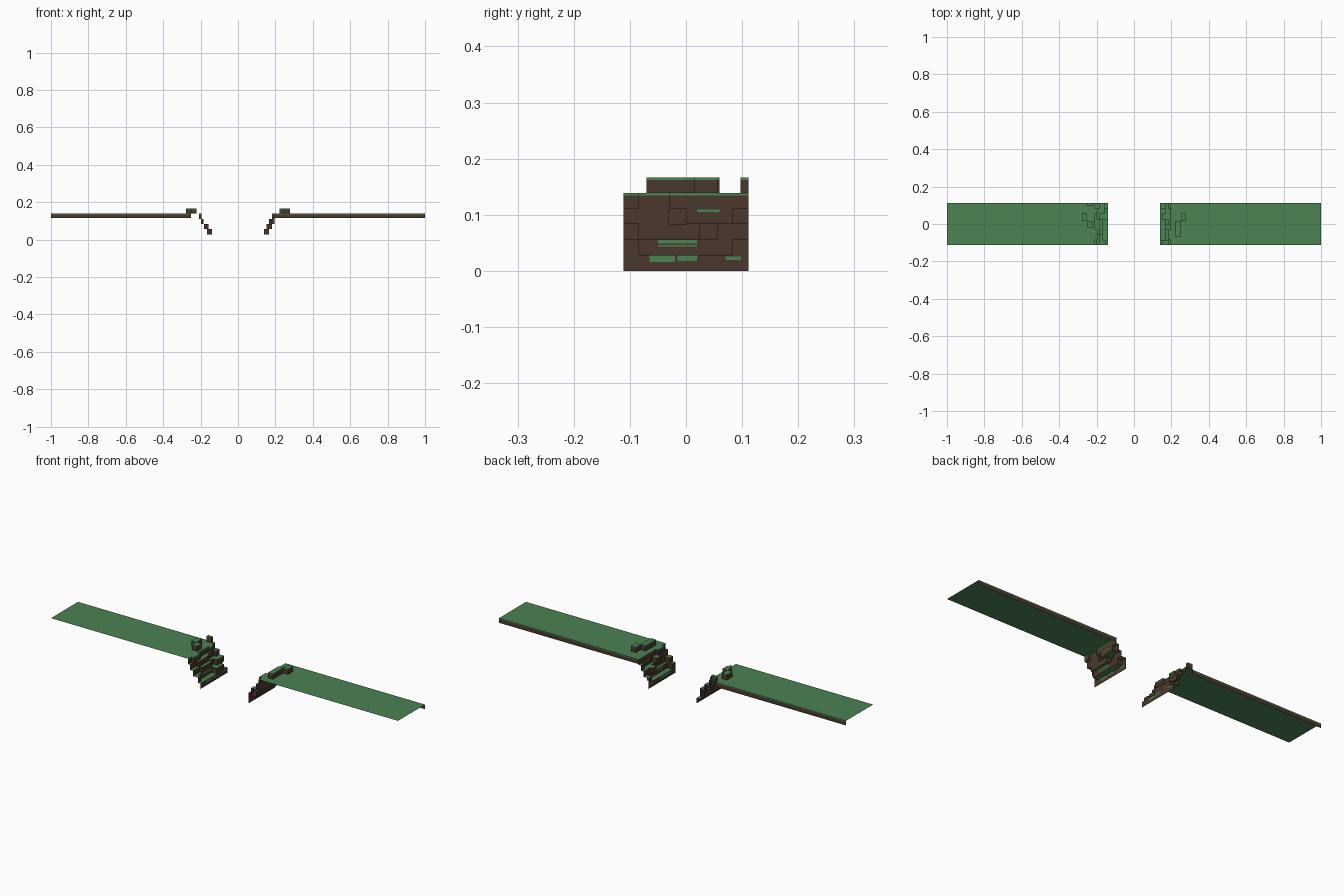
import bpy

if "Cube" in bpy.data.objects:
    bpy.data.objects.remove(bpy.data.objects["Cube"])

U = 1 / 36            # voxel size
W = 4 * U             # half width of the strip
TOP = 5 * U           # ground height
LIP = 0.005           # grass edge thickness


def material(name, rgb):
    m = bpy.data.materials.new(name)
    m.diffuse_color = (*rgb, 1)
    m.use_nodes = True
    m.node_tree.nodes["Principled BSDF"].inputs["Base Color"].default_value = m.diffuse_color
    return m


SOIL = material("soil brown", (0.070, 0.040, 0.027))
GRASS = material("grass green", (0.072, 0.225, 0.088))


class Part:
    """Collects quads; material 0 is soil, 1 is grass."""

    def __init__(self, name):
        self.name, self.v, self.f, self.m = name, [], [], []

    def quad(self, pts, mat):
        n = len(self.v)
        self.v += pts
        self.f.append((n, n + 1, n + 2, n + 3))
        self.m.append(mat)

    def flat(self, x0, x1, y0, y1, z, mat=1):
        x0, x1 = sorted((x0, x1))
        self.quad([(x0, y0, z), (x1, y0, z), (x1, y1, z), (x0, y1, z)], mat)

    def upright(self, a, b, z0, z1, mat=0):
        self.quad([(*a, z0), (*b, z0), (*b, z1), (*a, z1)], mat)

    def lipped(self, a, b, z0, z1):
        self.upright(a, b, z0, z1 - LIP)
        self.upright(a, b, z1 - LIP, z1, 1)

    def build(self):
        me = bpy.data.meshes.new(self.name)
        me.from_pydata(self.v, [], self.f)
        me.materials.append(SOIL)
        me.materials.append(GRASS)
        me.polygons.foreach_set("material_index", self.m)
        ob = bpy.data.objects.new(self.name, me)
        bpy.context.collection.objects.link(ob)


# Wall depth per level: (end y, distance from the river centre)
RIGHT = [
    [(W, .139)],
    [(-.085, .139), (.083, .167), (W, .139)],
    [(-.085, .153), (.025, .181), (.055, .153), (W, .167)],
    [(-.03, .181), (.0, .167), (.083, .195), (W, .181)],
    [(-.085, .195), (-.03, .181), (.083, .195), (W, .195)],
]
LEFT = [
    [(W, .139)],
    [(-.085, .153), (.025, .167), (.083, .139), (W, .167)],
    [(-.055, .181), (.025, .167), (.055, .181), (W, .158)],
    [(-.06, .198), (.028, .184), (.083, .198), (W, .184)],
    [(-.085, .209), (-.03, .195), (.055, .209), (.083, .195), (W, .209)],
]


def depth(level, y):
    return next(x for end, x in level if y < end + 1e-6)


def bank(name, s, levels):
    p = Part(name + "_bank_steps")
    ground = Part(name + "_ground")
    cuts = sorted({-W, *(e for lv in levels for e, _ in lv)})
    for i, lv in enumerate(levels):
        z0, z1 = i * U, (i + 1) * U
        y, last = -W, None
        for end, x in lv:
            # riser towards the river; the top level has a grass edge
            a, b = ((s * x, y), (s * x, end)) if s < 0 else ((s * x, end), (s * x, y))
            (p.lipped if i == 4 else p.upright)(a, b, z0, z1)
            # side of each jog
            if last is not None and last != x:
                a, b = (s * last, y), (s * x, y)
                (p.lipped if i == 4 else p.upright)(a, b, z0, z1)
            y, last = end, x
    # treads between neighbouring levels
    for i in range(4):
        for y0, y1 in zip(cuts, cuts[1:]):
            mid = (y0 + y1) / 2
            a, b = depth(levels[i], mid), depth(levels[i + 1], mid)
            if abs(a - b) > 1e-4:
                p.flat(s * a, s * b, y0, y1, (i + 1) * U, 1 if b > a else 0)
    p.build()
    # ground sheet follows the top riser, with a soil strip at the back
    y = -W
    for end, x in levels[4]:
        ground.flat(s * x, s, y, end, TOP)
        y = end
    inner = .25 if s < 0 else .195
    ends = [(s * inner, W), (s, W)]
    ground.lipped(*(ends if s < 0 else ends[::-1]), TOP - U * .86, TOP)
    ground.build()
    # grass patches hanging on the risers
    patch = Part(name + "_grass_patches")
    for lv, y0, y1, z0, z1 in [(0, -.065, -.02, .016, .027), (0, -.015, .02, .018, .027),
                               (0, .07, .098, .019, .026), (1, -.05, .02, .049, .055),
                               (1, -.05, .02, .043, .046), (3, .02, .06, .105, .109)]:
        x = s * depth(levels[lv], (y0 + y1) / 2)
        for d in (-.0008, .0008):
            patch.upright((x + d, y0), (x + d, y1), z0, z1, 1)
    patch.build()


def clump(name, x0, x1, y0, y1):
    """Raised block with grass on top and no underside."""
    p = Part(name)
    c = [(x0, y0), (x1, y0), (x1, y1), (x0, y1)]
    for a, b in zip(c, c[1:] + c[:1]):
        p.lipped(a, b, TOP, TOP + U)
    p.flat(x0, x1, y0, y1, TOP + U)
    p.build()


bank("right", 1, RIGHT)
bank("left", -1, LEFT)

# raised blocks on top of the ground
clump("right_block_long", .222, .25, -.07, .015)
clump("right_block_short", .25, .278, .015, .056)
clump("left_block_outer", -.278, -.25, .015, .06)
clump("left_block_inner", -.25, -.222, -.02, .015)
clump("left_block_back", -.25, -.222, .097, W)
